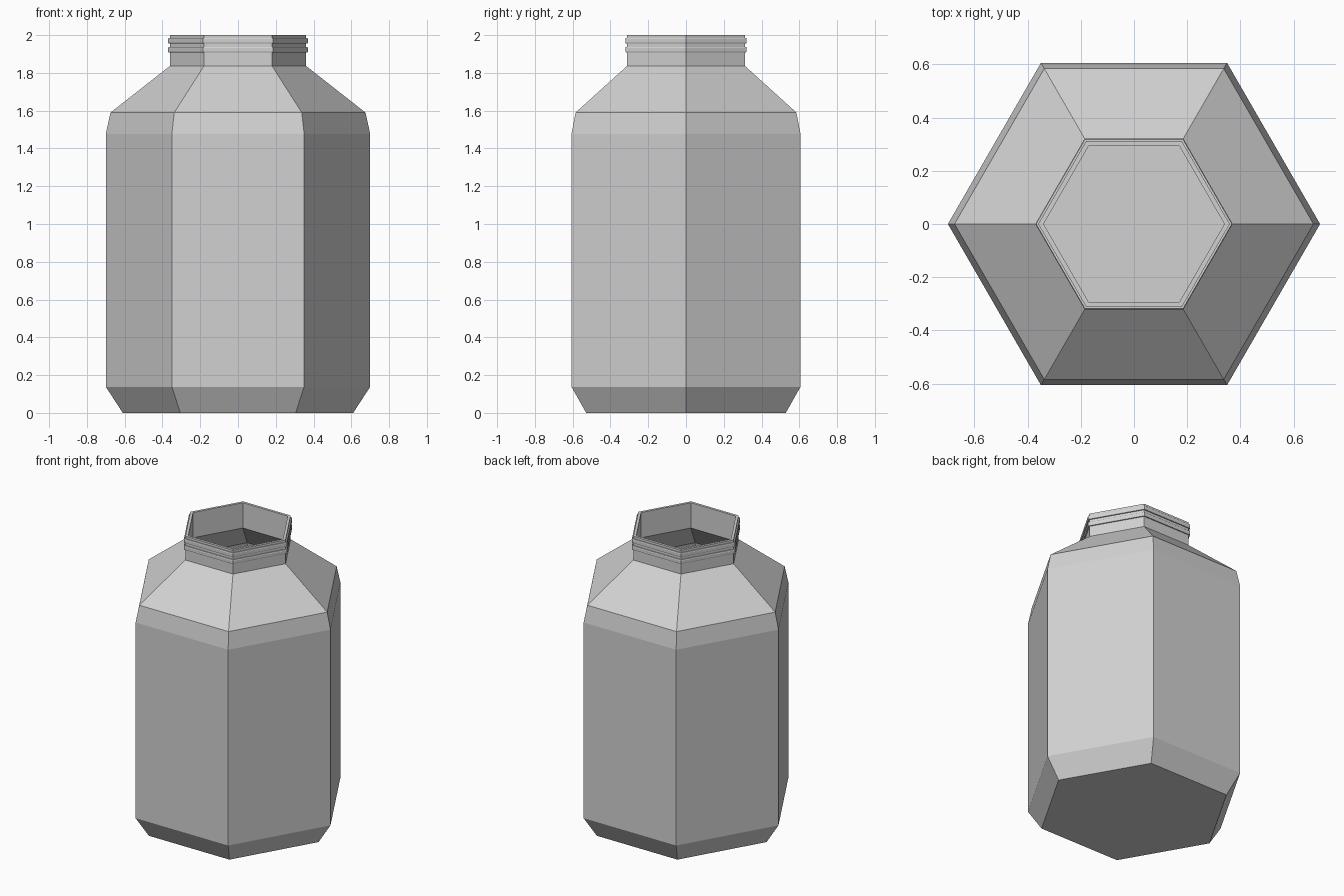
import bpy
import math

SIDES = 6
WALL = 0.02

cube = bpy.data.objects.get("Cube")
if cube:
    bpy.data.objects.remove(cube, do_unlink=True)

# One plain grey for the whole bottle
grey = bpy.data.materials.new("light_grey")
grey.use_nodes = True
colour = (0.64, 0.64, 0.64, 1)
grey.diffuse_color = colour
grey.node_tree.nodes["Principled BSDF"].inputs["Base Color"].default_value = colour


def revolve(name, profile, closed=False):
    """Turn a (radius, z) profile into a six-sided solid; open ends are capped."""
    verts = [(r * math.cos(math.tau * s / SIDES), r * math.sin(math.tau * s / SIDES), z)
             for r, z in profile for s in range(SIDES)]
    rows = len(profile)
    faces = []
    for i in range(rows if closed else rows - 1):
        a, b = i * SIDES, (i + 1) % rows * SIDES
        for s in range(SIDES):
            t = (s + 1) % SIDES
            faces.append((a + s, a + t, b + t, b + s))
    if not closed:
        faces.append(tuple(reversed(range(SIDES))))
        faces.append(tuple(range((rows - 1) * SIDES, rows * SIDES)))
    mesh = bpy.data.meshes.new(name)
    mesh.from_pydata(verts, [], faces)
    mesh.materials.append(grey)
    obj = bpy.data.objects.new(name, mesh)
    bpy.context.collection.objects.link(obj)
    return obj


# Hollow bottle: up the outside, over the rim, down the inside
outer = [(0.61, 0), (0.70, 0.138), (0.70, 1.477), (0.675, 1.59), (0.36, 1.837), (0.36, 2.0)]
inner = [(r - WALL, z - WALL / 2) for r, z in outer[1:-1]]
inner = [(outer[0][0] - WALL, WALL)] + inner + [(0.34, 2.0)]
revolve("bottle_body", outer + inner[::-1])

# Two raised thread bands around the neck
for label, z in (("lower", 1.923), ("upper", 1.97)):
    band = [(0.355, z - 0.014), (0.368, z - 0.014), (0.371, z - 0.009),
            (0.371, z + 0.009), (0.368, z + 0.014), (0.355, z + 0.014)]
    revolve("neck_thread_" + label, band, closed=True)
